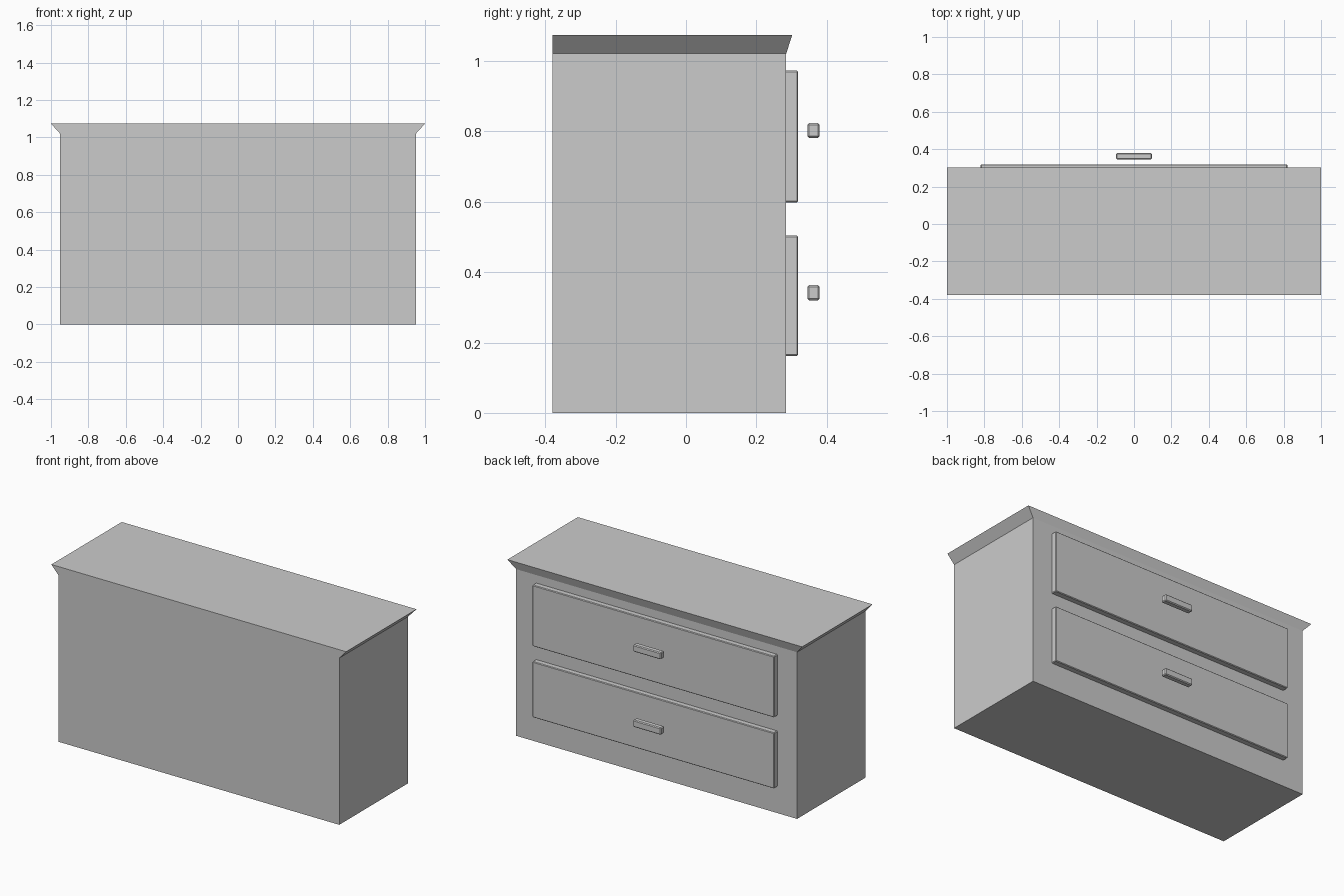
import bpy, bmesh

if "Cube" in bpy.data.objects:
    bpy.data.objects.remove(bpy.data.objects["Cube"])


def box(name, x, y, z, bevel=0.0):
    """Box symmetric in x, with y and z given as ranges."""
    bm = bmesh.new()
    bmesh.ops.create_cube(bm, size=1)
    for v in bm.verts:
        v.co = (x if v.co.x > 0 else -x, y[v.co.y > 0], z[v.co.z > 0])
    if bevel:
        bmesh.ops.bevel(bm, geom=bm.edges[:], offset=bevel, segments=1,
                        profile=0.5, affect='EDGES')
    mesh = bpy.data.meshes.new(name)
    bm.to_mesh(mesh)
    bm.free()
    ob = bpy.data.objects.new(name, mesh)
    bpy.context.collection.objects.link(ob)
    return ob


# cabinet body with a cornice flaring out on the sides and the drawer face
body = box("cabinet_body", 0.953, (-0.38, 0.285), (0, 1.022))
bm = bmesh.new()
bm.from_mesh(body.data)
top = max(bm.faces, key=lambda f: f.calc_center_median().z)
face = bmesh.ops.extrude_discrete_faces(bm, faces=[top])["faces"][0]
bmesh.ops.delete(bm, geom=[face], context='FACES')
bm.clear()
bm.from_mesh(body.data)
top = max(bm.faces, key=lambda f: f.calc_center_median().z)
new = bmesh.ops.extrude_face_region(bm, geom=[top])["geom"]
bmesh.ops.delete(bm, geom=[top], context='FACES_ONLY')
for v in (g for g in new if isinstance(g, bmesh.types.BMVert)):
    v.co = (1.0 if v.co.x > 0 else -1.0, 0.302 if v.co.y > 0 else -0.38, 1.074)
bmesh.ops.recalc_face_normals(bm, faces=bm.faces[:])
bm.to_mesh(body.data)
bm.free()

# drawer fronts, each with a bar handle standing off in front of it
for level, drawer_z, handle_z in (("lower", (0.162, 0.504), (0.32, 0.363)),
                                  ("upper", (0.598, 0.973), (0.782, 0.824))):
    box(level + "_drawer", 0.82, (0.275, 0.319), drawer_z, 0.004)
    box(level + "_handle", 0.095, (0.345, 0.38), handle_z, 0.005)
